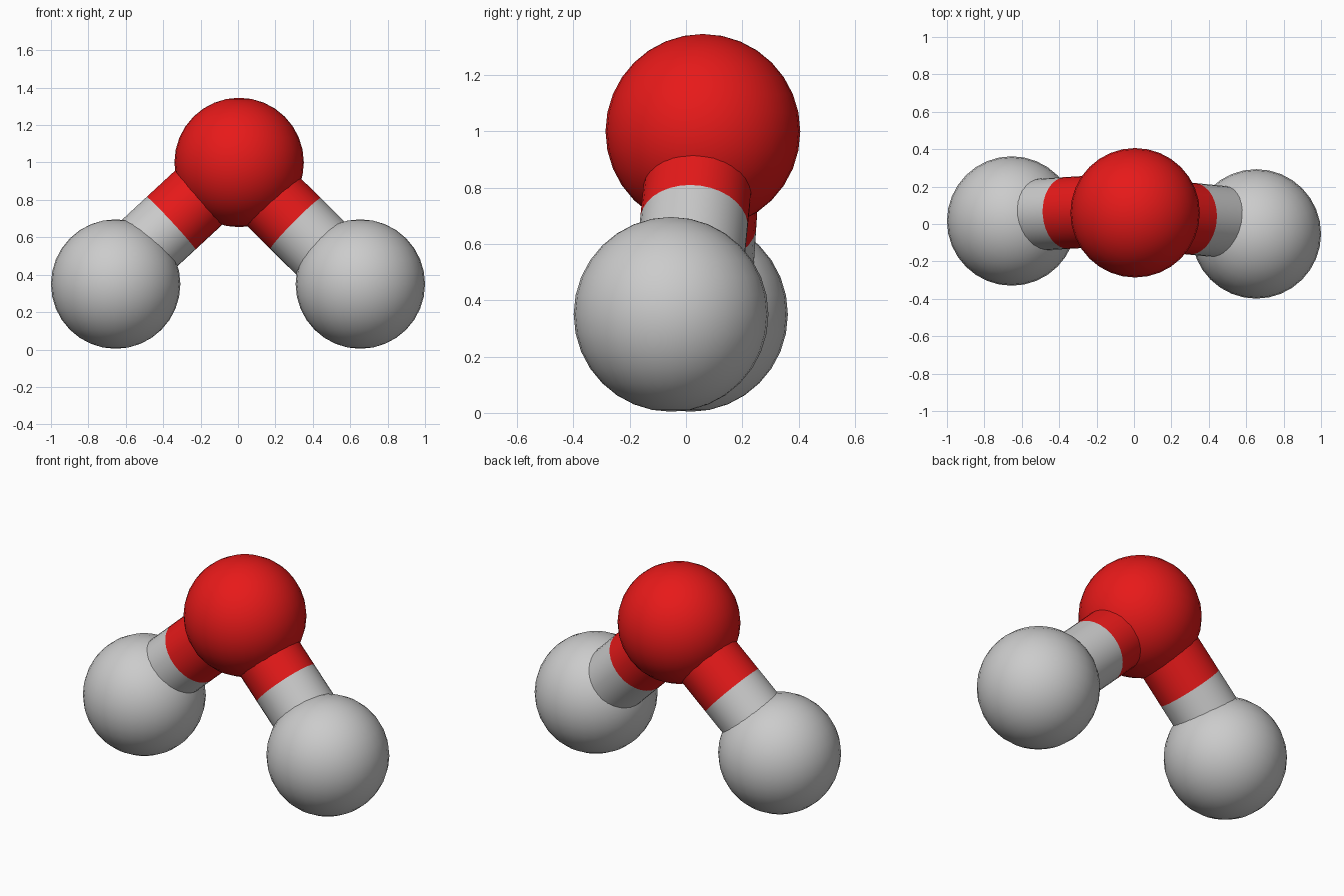
import bpy
import math
from mathutils import Vector

if "Cube" in bpy.data.objects:
    bpy.data.objects.remove(bpy.data.objects["Cube"])

ATOM_R, BOND_R = 0.346, 0.192

red = bpy.data.materials.new("red")
red.diffuse_color = (0.8, 0.01, 0.01, 1)
red.use_nodes = True
red.node_tree.nodes["Principled BSDF"].inputs["Base Color"].default_value = red.diffuse_color


def finish(name, mat):
    ob = bpy.context.object
    ob.name = name
    if mat:
        ob.data.materials.append(mat)
    bpy.ops.object.shade_smooth_by_angle(angle=math.radians(35))


def atom(name, loc, mat=None):
    bpy.ops.mesh.primitive_uv_sphere_add(segments=32, ring_count=16,
                                         radius=ATOM_R, location=loc)
    finish(name, mat)


def half_bond(name, a, b, mat=None):
    a, b = Vector(a), Vector(b)
    bpy.ops.mesh.primitive_cylinder_add(
        vertices=32, radius=BOND_R, depth=(b - a).length, location=(a + b) / 2,
        rotation=(b - a).to_track_quat('Z', 'Y').to_euler())
    finish(name, mat)


# Three atoms
atom("top_atom", (0.006, 0.06, 1.0), red)
atom("left_atom", (-0.654, 0.016, 0.35), None)
atom("right_atom", (0.654, -0.053, 0.35), None)

# Two-colour bonds: colour-change point and direction down towards the lower atom
bonds = {"left": ((-0.358, 0.059, 0.675), (-1, -0.06, -0.926)),
         "right": ((0.308, 0.028, 0.673), (1, -0.10, -0.99))}
for side, (mid, direction) in bonds.items():
    mid, d = Vector(mid), Vector(direction).normalized()
    half_bond(side + "_bond_upper", mid - d * 0.42, mid, red)
    half_bond(side + "_bond_lower", mid, mid + d * 0.42)
